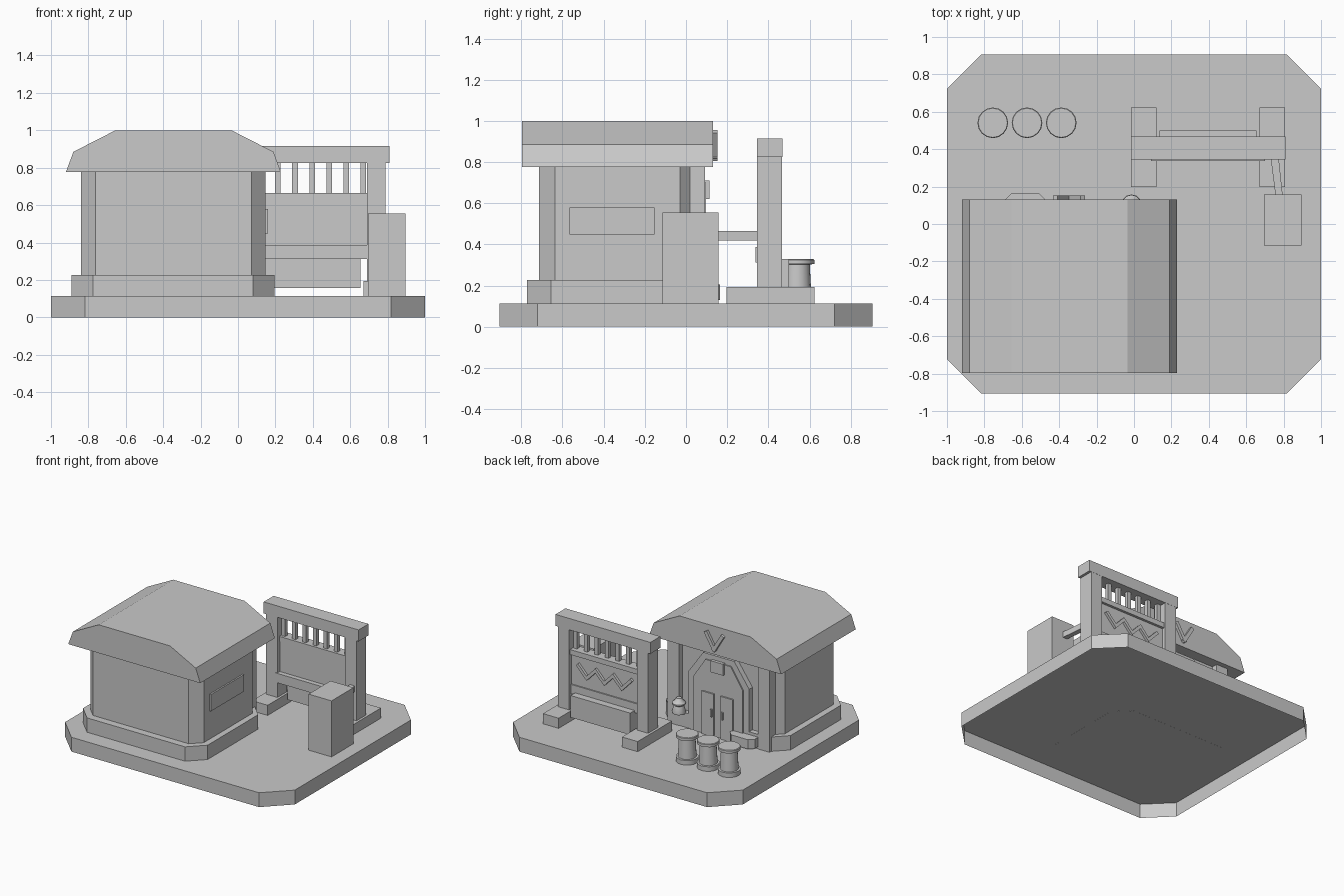
import bpy, bmesh
from mathutils import Vector

cube = bpy.data.objects.get("Cube")
if cube:
    bpy.data.objects.remove(cube, do_unlink=True)

grey = bpy.data.materials.new("plain grey")
grey.use_nodes = True
grey.diffuse_color = (0.588, 0.588, 0.588, 1)
grey.node_tree.nodes["Principled BSDF"].inputs["Base Color"].default_value = (0.588, 0.588, 0.588, 1)


def finish(name, bm):
    bmesh.ops.recalc_face_normals(bm, faces=bm.faces)
    mesh = bpy.data.meshes.new(name)
    bm.to_mesh(mesh)
    bm.free()
    mesh.materials.append(grey)
    ob = bpy.data.objects.new(name, mesh)
    bpy.context.collection.objects.link(ob)
    return ob


def prism(name, outline, lo, hi, axis="z", open_base=False):
    """Extrude a flat outline: (x, y) along z, or (x, z) along y."""
    bm = bmesh.new()
    place = (lambda a, b, h: (a, b, h)) if axis == "z" else (lambda a, b, h: (a, h, b))
    low = [bm.verts.new(place(a, b, lo)) for a, b in outline]
    high = [bm.verts.new(place(a, b, hi)) for a, b in outline]
    for i in range(len(low)):
        bm.faces.new((low[i - 1], low[i], high[i], high[i - 1]))
    bm.faces.new(high)
    if not open_base:
        bm.faces.new(low)
    return finish(name, bm)


def box(name, x0, x1, y0, y1, z0, z1):
    return prism(name, [(x0, y0), (x1, y0), (x1, y1), (x0, y1)], z0, z1)


def octagon(x0, x1, y0, y1, c):
    return [(x0 + c, y0), (x1 - c, y0), (x1, y0 + c), (x1, y1 - c),
            (x1 - c, y1), (x0 + c, y1), (x0, y1 - c), (x0, y0 + c)]


def lathe(name, profile, x, y, sides=16):
    bm = bmesh.new()
    rings = []
    for r, z in profile:
        made = bmesh.ops.create_circle(bm, segments=sides, radius=r)["verts"]
        bmesh.ops.translate(bm, verts=made, vec=(x, y, z))
        rings.append(made)
    for a, b in zip(rings, rings[1:]):
        for i in range(sides):
            j = (i + 1) % sides
            bm.faces.new((a[i], a[j], b[j], b[i]))
    bm.faces.new(rings[0])
    bm.faces.new(rings[-1])
    ob = finish(name, bm)
    bpy.ops.object.select_all(action="DESELECT")
    ob.select_set(True)
    bpy.context.view_layer.objects.active = ob
    bpy.ops.object.shade_smooth_by_angle()


def strips(name, points, thick, y0, y1):
    """Straight bars laid end to end along (x, z) points."""
    for i, (p, q) in enumerate(zip(points, points[1:])):
        p, q = Vector(p), Vector(q)
        along = (q - p).normalized() * thick / 2
        side = Vector((-along.y, along.x))
        p, q = p - along, q + along
        prism(f"{name}_{i + 1}", [p + side, q + side, q - side, p - side], y0, y1, "y")


SLAB = 0.113
FLOOR = 0.114
MID = -0.347

# Open-bottomed ground slab and house body
prism("ground_slab", octagon(-1, 1, -0.905, 0.905, 0.183), 0, SLAB, open_base=True)
prism("house_plinth", octagon(-0.89, 0.195, -0.772, 0.088, 0.116), SLAB - 0.0005, 0.226)
prism("house_walls", octagon(-0.84, 0.148, -0.714, 0.047, 0.077), 0.2, 0.80)
box("side_window_panel", 0.14, 0.16, -0.565, -0.153, 0.448, 0.58)

# Roof with hipped profile
prism("roof", [(-0.92, 0.777), (0.229, 0.777), (0.19, 0.885), (-0.035, 1.0),
               (-0.655, 1.0), (-0.88, 0.885)], -0.797, 0.131, "y")
strips("roof_emblem", [(MID - 0.067, 0.937), (MID, 0.825), (MID + 0.067, 0.937)],
       0.028, 0.12, 0.152)


# Entrance: arched frame, inner panel, doors and pillars
def arch(name, half, top_half, shoulder, top, y1):
    prism(name, [(MID - half, FLOOR), (MID + half, FLOOR), (MID + half, shoulder),
                 (MID + top_half, top), (MID - top_half, top), (MID - half, shoulder)],
          0.02, y1, "y")


arch("entrance_frame", 0.265, 0.135, 0.56, 0.745, 0.089)
arch("entrance_panel", 0.215, 0.11, 0.54, 0.70, 0.098)
box("entrance_plaque", MID - 0.055, MID + 0.055, 0.08, 0.113, 0.62, 0.71)
for side, s in (("left", 1), ("right", -1)):
    def span(a, b):
        return sorted((MID + s * a, MID + s * b))
    box(f"{side}_door", *span(0.03, 0.135), 0.08, 0.11, FLOOR, 0.45)
    box(f"{side}_door_handle", *span(0.04, 0.055), 0.10, 0.12, 0.27, 0.33)
    box(f"{side}_pillar", *span(0.345, 0.445), 0.02, 0.093, FLOOR, 0.79)

prism("entrance_bench", octagon(-0.69, -0.473, 0.02, 0.165, 0.035), 0.13, 0.204)
lathe("urn", [(0.05, 0.225), (0.052, 0.237), (0.036, 0.285), (0.05, 0.295),
              (0.05, 0.305), (0.025, 0.33), (0.02, 0.342)], -0.013, 0.106, 12)

# Barrels
for i in range(3):
    lathe(f"barrel_{i + 1}", [(0.081, FLOOR), (0.081, 0.15), (0.068, 0.152), (0.06, 0.303),
                              (0.082, 0.304), (0.082, 0.324), (0.078, 0.328)],
          -0.755 + 0.183 * i, 0.541)

# Fence frame: feet, posts and top beam
FENCE = 0.396
for side, s in (("left", 1), ("right", -1)):
    c = FENCE + s * 0.344
    box(f"{side}_fence_foot", c - 0.068, c + 0.068, 0.197, 0.624, FLOOR, 0.194)
    box(f"{side}_fence_post", c - 0.049, c + 0.049, 0.345, 0.467, FLOOR, 0.89)
box("fence_top_beam", -0.017, 0.809, 0.344, 0.468, 0.825, 0.915)

# Fence infill: panels, rails, bars and zigzag trim
box("fence_panel", 0.09, 0.70, 0.375, 0.435, 0.36, 0.665)
box("fence_upper_rail", 0.09, 0.70, 0.37, 0.455, 0.625, 0.665)
box("fence_lower_rail", 0.09, 0.70, 0.338, 0.445, 0.313, 0.387)
box("fence_lower_panel", 0.136, 0.655, 0.42, 0.50, 0.158, 0.33)
for i in range(-3, 4):
    x = FENCE + 0.0915 * i
    box(f"fence_bar_{i + 4}", x - 0.015, x + 0.015, 0.39, 0.42, 0.65, 0.84)
strips("fence_zigzag",
       [(FENCE - 0.228 + 0.076 * i, 0.475 if i % 2 else 0.555) for i in range(7)],
       0.024, 0.43, 0.455)

# Standing box with its arm to the fence
box("standing_box", 0.695, 0.895, -0.115, 0.158, FLOOR, 0.555)
prism("box_arm", [(0.757, 0.15), (0.795, 0.15), (0.773, 0.36), (0.73, 0.36)], 0.42, 0.465)
